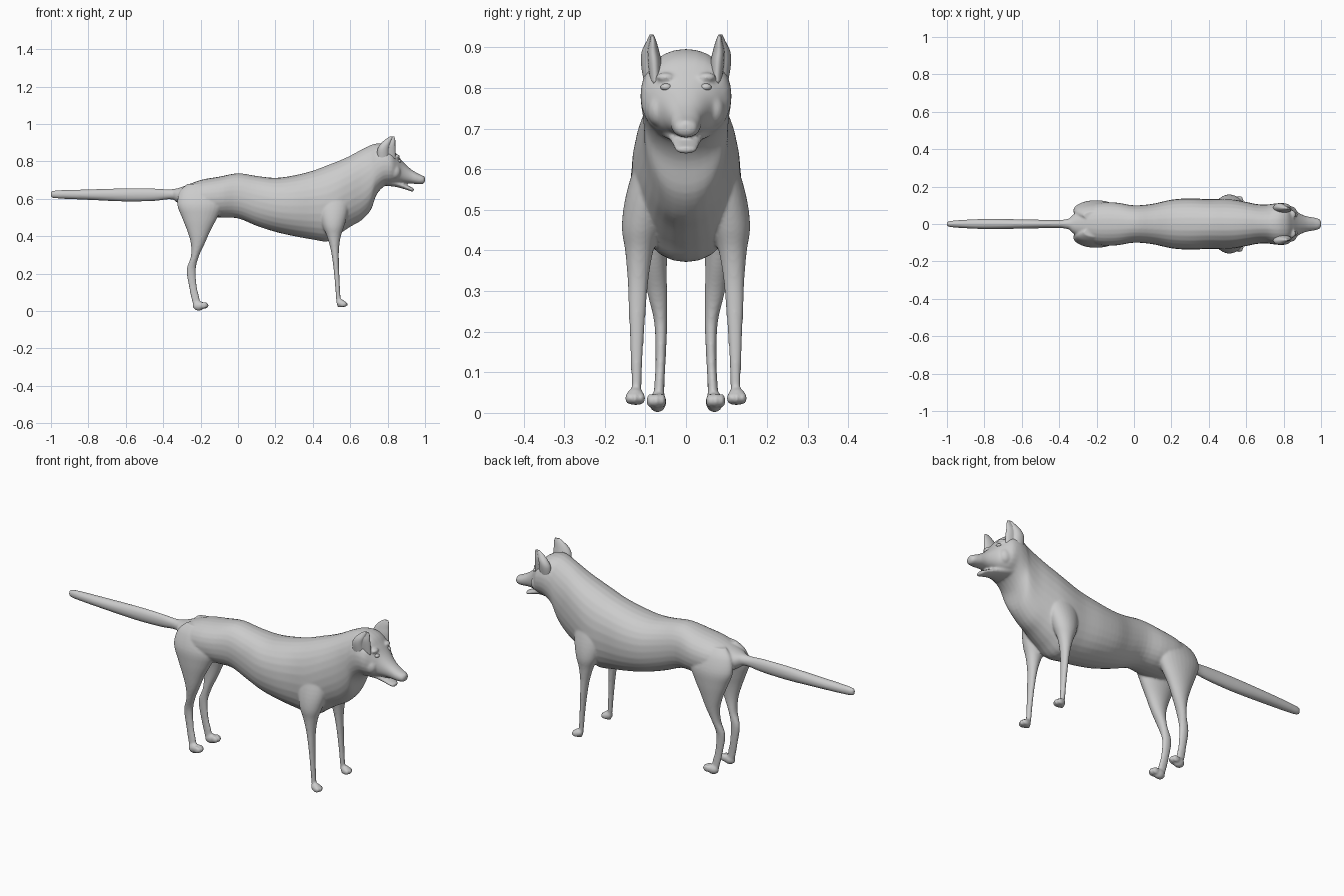
import bpy, bmesh, math
from mathutils import Matrix, Vector

default = bpy.data.objects.get("Cube")
if default:
    bpy.data.objects.remove(default, do_unlink=True)

# One plain grey coat
coat = bpy.data.materials.new("grey_coat")
coat.use_nodes = True
GREY = (0.6, 0.6, 0.6, 1)
coat.diffuse_color = GREY
coat.node_tree.nodes["Principled BSDF"].inputs["Base Color"].default_value = GREY


def spline(rows, steps=4):
    """Smoothly interpolate a short list of cross-section rows."""
    result = []
    for i in range(len(rows) - 1):
        a, b = rows[max(i - 1, 0)], rows[i]
        c, d = rows[i + 1], rows[min(i + 2, len(rows) - 1)]
        for s in range(steps):
            t = s / steps
            result.append([q + t / 2 * (r - p + t * (2 * p - 5 * q + 4 * r - e + t * (3 * (q - r) + e - p)))
                           for p, q, r, e in zip(a, b, c, d)])
    return result + [list(rows[-1])]


def loft(bm, rows, place, power=1.0, cup=0.0, cup_angle=0.0, sides=28):
    """Skin elliptical rings; each row is (position, u_min, u_max, v_min, v_max)."""
    rings = []
    for t, u0, u1, v0, v1 in spline(rows):
        ring = []
        for k in range(sides):
            a = math.tau * k / sides
            c, s = math.cos(a), math.sin(a)
            r = 1 - cup * max(0, math.cos(a - cup_angle)) ** 2
            u = (u0 + u1) / 2 + (u1 - u0) / 2 * r * math.copysign(abs(c) ** power, c)
            v = (v0 + v1) / 2 + (v1 - v0) / 2 * r * math.copysign(abs(s) ** power, s)
            ring.append(bm.verts.new(place(t, u, v)))
        rings.append(ring)
    for low, high in zip(rings, rings[1:]):
        for k in range(sides):
            n = (k + 1) % sides
            bm.faces.new((low[k], low[n], high[n], high[k]))
    bm.faces.new(rings[0][::-1])
    bm.faces.new(rings[-1])


def along_x(rows):
    """Expand (x, bottom, top, half_width) rows into symmetric ring rows."""
    return [(x, -w, w, low, top) for x, low, top, w in rows]


def blob(bm, centre, size):
    matrix = Matrix.Translation(centre) @ Matrix.Diagonal((*size, 1))
    bmesh.ops.create_uvsphere(bm, u_segments=16, v_segments=10, radius=1, matrix=matrix)


def finish(bm, name, voxel=0.0):
    bmesh.ops.recalc_face_normals(bm, faces=bm.faces)
    mesh = bpy.data.meshes.new(name)
    bm.to_mesh(mesh)
    bm.free()
    mesh.materials.append(coat)
    mesh.shade_smooth()
    obj = bpy.data.objects.new(name, mesh)
    bpy.context.collection.objects.link(obj)
    if voxel:
        merge = obj.modifiers.new("merge", "REMESH")
        merge.mode, merge.voxel_size, merge.use_smooth_shade = "VOXEL", voxel, True
        soften = obj.modifiers.new("soften", "SMOOTH")
        soften.factor, soften.iterations = 0.5, 7
    return obj


def lengthwise(x, y, z):
    return (x, y, z)


# Torso, neck and skull: x, bottom, top, half width
torso = [(-.35, .6, .65, .025), (-.31, .57, .66, .06), (-.2, .51, .70, .11),
         (-.1, .50, .718, .115), (0, .495, .736, .1), (.1, .455, .722, .108),
         (.2, .423, .712, .13), (.3, .40, .725, .137), (.4, .382, .75, .133),
         (.48, .372, .78, .135), (.54, .41, .803, .13), (.6, .45, .83, .118),
         (.66, .485, .863, .106), (.71, .54, .887, .104), (.74, .62, .895, .108),
         (.78, .665, .893, .112), (.82, .675, .873, .108), (.85, .68, .837, .085),
         (.88, .682, .80, .06), (.92, .682, .762, .042), (.96, .678, .736, .035),
         (.99, .68, .722, .027), (1, .692, .712, .014)]
jaw = [(.79, .67, .72, .07), (.85, .662, .70, .045), (.9, .648, .675, .033),
       (.93, .638, .66, .027), (.94, .642, .656, .015)]
tail = [(-1, .61, .638, .008), (-.97, .602, .645, .018), (-.8, .594, .65, .027),
        (-.6, .585, .656, .025), (-.45, .588, .655, .022), (-.37, .597, .65, .024),
        (-.3, .59, .66, .045)]

# Legs: z, back, front, inside, outside
foreleg = [(.02, .533, .56, .11, .136), (.06, .525, .55, .11, .134),
           (.15, .518, .544, .106, .137), (.25, .508, .54, .099, .141),
           (.33, .495, .54, .092, .144), (.4, .475, .55, .08, .15),
           (.46, .45, .57, .06, .158), (.54, .43, .59, .04, .147),
           (.64, .42, .6, .03, .115), (.7, .46, .57, .03, .08)]
hindleg = [(.02, -.236, -.2, .053, .082), (.07, -.25, -.206, .053, .078),
           (.13, -.262, -.22, .05, .075), (.22, -.275, -.226, .046, .078),
           (.29, -.252, -.21, .046, .094), (.36, -.252, -.178, .047, .108),
           (.43, -.272, -.147, .042, .118), (.5, -.3, -.11, .03, .125),
           (.57, -.325, -.08, .02, .125), (.64, -.31, -.1, .02, .1),
           (.68, -.27, -.14, .02, .07)]

skin = bmesh.new()
loft(skin, along_x(torso), lengthwise, power=.92)
loft(skin, along_x(jaw), lengthwise)
loft(skin, along_x(tail), lengthwise)
blob(skin, (.986, 0, .708), (.016, .022, .015))
for side in (-1, 1):
    def upright(z, x, y, side=side):
        return (x, y * side, z)
    loft(skin, foreleg, upright)
    loft(skin, hindleg, upright)
    # Paws: a pad with a row of toes
    blob(skin, (.55, .125 * side, .042), (.024, .022, .02))
    blob(skin, (-.21, .07 * side, .027), (.032, .022, .026))
    for toe in (-1, 0, 1):
        reach = -.006 * abs(toe)
        blob(skin, (.568 + reach, (.125 + .015 * toe) * side, .036), (.02, .01, .015))
        blob(skin, (-.178 + reach, (.073 + .014 * toe) * side, .03), (.022, .01, .018))
    # Brow ridges and cheeks
    blob(skin, (.846, .05 * side, .826), (.02, .024, .012))
    blob(skin, (.835, .066 * side, .745), (.035, .03, .04))
finish(skin, "body", voxel=.005)

# Ears: upright, cupped towards the front and outside
ear = [(.81, .745, .85, .06, .108), (.86, .745, .85, .06, .117),
       (.89, .76, .847, .066, .114), (.915, .785, .845, .073, .1),
       (.932, .81, .838, .08, .09)]
for side, label in ((1, "far"), (-1, "near")):
    bm = bmesh.new()
    loft(bm, ear, lambda z, x, y: (x, y * side, z), cup=.75, cup_angle=math.radians(50))
    finish(bm, "ear_" + label)
    # Eyes, set below the brow
    bm = bmesh.new()
    blob(bm, (.861, .049 * side, .802), (.012, .014, .009))
    finish(bm, "eye_" + label)
